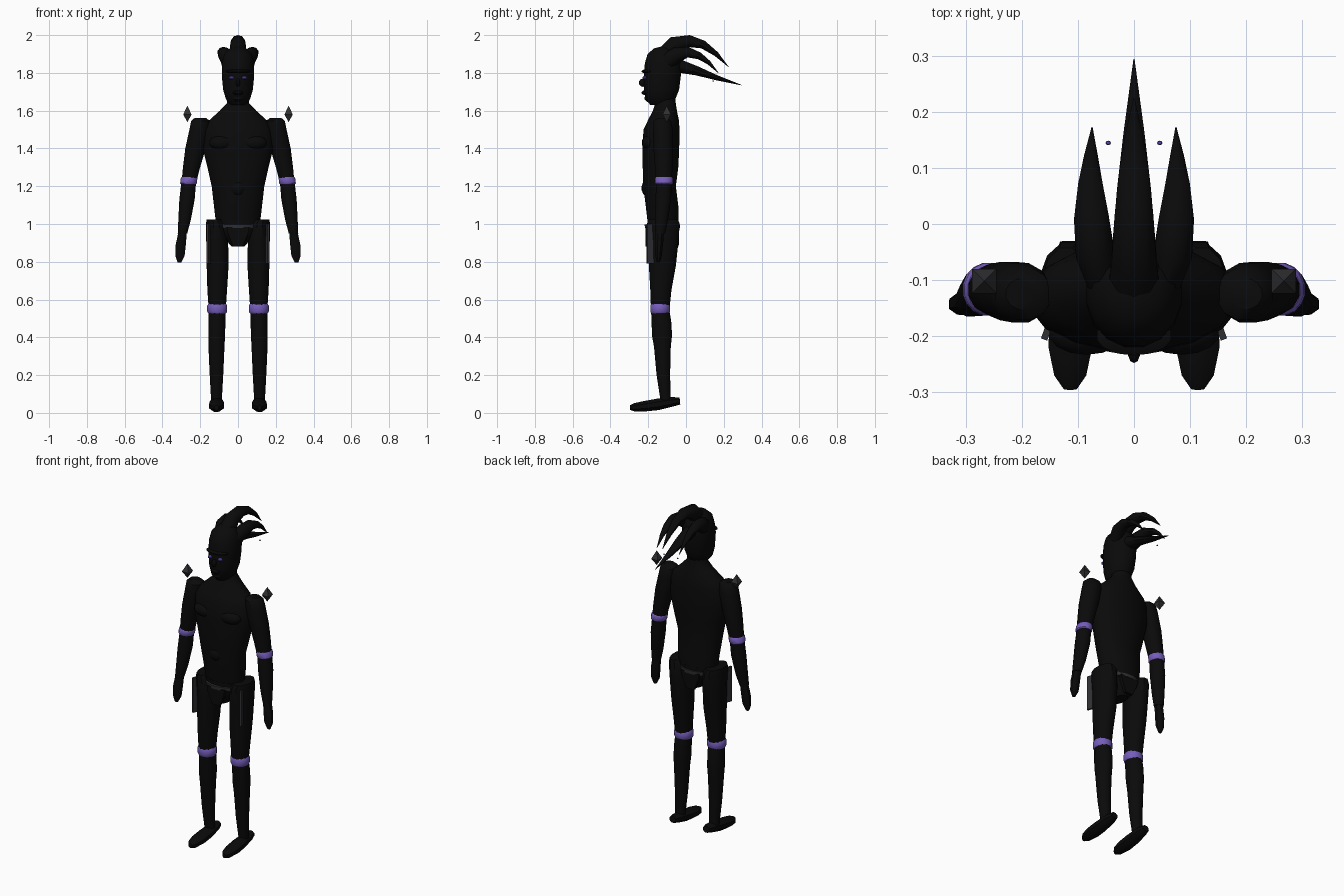
import bpy, bmesh, math
from mathutils import Vector, Matrix


def material(name, rgb):
    m = bpy.data.materials.new(name)
    m.diffuse_color = (*rgb, 1)
    return m


BLACK = material("near_black", (0.003, 0.003, 0.003))
GREY = material("dark_grey", (0.03, 0.03, 0.034))
PURPLE = material("purple", (0.18, 0.11, 0.5))
EYE = material("eye_violet", (0.09, 0.06, 0.4))


def finish(name, bm, mat, angle=40):
    bmesh.ops.recalc_face_normals(bm, faces=bm.faces)
    me = bpy.data.meshes.new(name)
    bm.to_mesh(me)
    bm.free()
    ob = bpy.data.objects.new(name, me)
    bpy.context.collection.objects.link(ob)
    me.materials.append(mat)
    if angle:
        bpy.ops.object.select_all(action='DESELECT')
        ob.select_set(True)
        bpy.context.view_layer.objects.active = ob
        bpy.ops.object.shade_smooth_by_angle(angle=math.radians(angle))
    return ob


def loft(name, rings, mat, sides=12, follow=False, angle=40):
    """Skin oval rings (x, y, z, half width, half depth); follow tilts them along the path."""
    bm = bmesh.new()
    loops = []
    n = len(rings)
    for i, (x, y, z, rx, ry) in enumerate(rings):
        u, v = Vector((1, 0, 0)), Vector((0, 1, 0))
        if follow:
            t = Vector(rings[min(i + 1, n - 1)][:3]) - Vector(rings[max(i - 1, 0)][:3])
            v = t.cross(u).normalized()
            u = v.cross(t).normalized()
        loops.append([bm.verts.new(Vector((x, y, z))
                      + u * rx * math.cos((k + .5) * math.tau / sides)
                      + v * ry * math.sin((k + .5) * math.tau / sides)) for k in range(sides)])
    for a, b in zip(loops, loops[1:]):
        for k in range(sides):
            j = (k + 1) % sides
            bm.faces.new((a[k], a[j], b[j], b[k]))
    bm.faces.new(loops[0])
    bm.faces.new(loops[-1])
    return finish(name, bm, mat, angle)


def ball(name, loc, size, mat, seg=14):
    bm = bmesh.new()
    bmesh.ops.create_uvsphere(bm, u_segments=seg, v_segments=max(seg // 2, 4), radius=1,
                              matrix=Matrix.Translation(loc) @ Matrix.Diagonal((*size, 1)))
    return finish(name, bm, mat)


def box(name, loc, size, mat, rot_z=0):
    bm = bmesh.new()
    bmesh.ops.create_cube(bm, size=1, matrix=Matrix.Translation(loc)
                          @ Matrix.Rotation(rot_z, 4, 'Z') @ Matrix.Diagonal((*size, 1)))
    return finish(name, bm, mat, 0)


# torso with sloping shoulders and neck
loft("torso", [(0, -.12, .97, .115, .08), (0, -.125, 1.08, .128, .088), (0, -.14, 1.2, .142, .088),
               (0, -.135, 1.3, .165, .096), (0, -.133, 1.4, .19, .099), (0, -.13, 1.5, .185, .097),
               (0, -.12, 1.545, .16, .085), (0, -.112, 1.6, .098, .065), (0, -.108, 1.64, .06, .055),
               (0, -.11, 1.7, .05, .05)], BLACK, 16)
for s in (-1, 1):
    ball("chest_muscle", (s * .085, -.195, 1.43), (.07, .04, .04), BLACK)
ball("belly", (0, -.2, 1.19), (.045, .036, .045), BLACK)

# head, nose, brow, lips and chin
loft("head", [(0, -.135, 1.63, .04, .055), (0, -.135, 1.66, .065, .08), (0, -.13, 1.71, .08, .095),
              (0, -.125, 1.78, .087, .099), (0, -.12, 1.85, .087, .1), (0, -.12, 1.9, .075, .085),
              (0, -.12, 1.93, .045, .05), (0, -.12, 1.94, .01, .01)], BLACK, 16)
ball("nose", (0, -.228, 1.748), (.012, .022, .022), BLACK, 10)
ball("brow", (0, -.2, 1.808), (.07, .036, .012), BLACK)
ball("lips", (0, -.21, 1.695), (.03, .026, .014), BLACK, 10)
ball("chin", (0, -.19, 1.665), (.035, .03, .022), BLACK, 10)
for s in (-1, 1):
    ball("eye", (s * .034, -.219, 1.774), (.014, .012, .01), EYE, 10)
    ball("floating_spark", (s * .046, .145, 1.757), (.005, .004, .004), EYE, 8)

# swept back hair spikes
loft("upper_hair_spike", [(0, -.12, 1.88, .05, .05), (0, -.06, 1.95, .042, .045),
                          (0, .02, 1.968, .036, .032), (0, .09, 1.95, .028, .022),
                          (0, .16, 1.9, .016, .013), (0, .225, 1.832, .001, .001)], BLACK, 10, True)
loft("lower_hair_spike", [(0, -.1, 1.84, .05, .05), (0, -.03, 1.835, .04, .035),
                          (0, .06, 1.81, .032, .024), (0, .16, 1.775, .02, .014),
                          (0, .295, 1.735, .001, .001)], BLACK, 10, True)
for s in (-1, 1):
    loft("side_hair_spike", [(s * .055, -.1, 1.86, .03, .045), (s * .07, -.05, 1.895, .036, .042),
                             (s * .076, .01, 1.91, .033, .028), (s * .078, .07, 1.89, .023, .019),
                             (s * .077, .12, 1.855, .013, .011),
                             (s * .075, .173, 1.798, .001, .001)], BLACK, 10, True)

# pelvis, cloth and belt
loft("pelvis", [(0, -.125, .88, .035, .06), (0, -.125, .92, .07, .075), (0, -.123, .97, .12, .085),
                (0, -.123, 1.02, .13, .085)], BLACK, 12)
for y in (-.205, -.047):
    loft("loin_cloth", [(0, y, .882, .036, .012), (0, y, .95, .075, .014), (0, y, .985, .085, .014)],
         BLACK, 4)
loft("belt", [(0, -.125, .978, .113, .094), (0, -.125, .998, .117, .096)], GREY, 16)

for s in (-1, 1):
    # arm
    loft("upper_arm", [(s * .2, -.125, 1.562, .03, .028), (s * .198, -.125, 1.545, .052, .048),
                       (s * .203, -.123, 1.5, .056, .055), (s * .225, -.12, 1.4, .056, .054),
                       (s * .246, -.118, 1.3, .047, .048), (s * .26, -.117, 1.22, .04, .043)], BLACK)
    loft("elbow_band", [(s * .262, -.117, 1.21, .04, .043), (s * .262, -.117, 1.216, .045, .048),
                        (s * .259, -.117, 1.242, .045, .048), (s * .258, -.117, 1.25, .04, .043)],
         PURPLE, 16)
    loft("forearm", [(s * .26, -.117, 1.23, .04, .042), (s * .27, -.12, 1.13, .042, .043),
                     (s * .283, -.13, 1.02, .034, .036), (s * .294, -.138, .95, .026, .028)], BLACK)
    loft("hand", [(s * .293, -.138, .96, .024, .024), (s * .303, -.142, .89, .029, .022),
                  (s * .307, -.145, .83, .026, .018), (s * .31, -.147, .795, .01, .008)], BLACK, 8)
    # floating shoulder crystal
    loft("shoulder_crystal", [(s * .268, -.102, 1.54, .001, .001), (s * .268, -.102, 1.58, .031, .031),
                              (s * .268, -.102, 1.625, .001, .001)], GREY, 4, angle=0)
    # leg
    loft("thigh", [(s * .122, -.12, 1.025, .045, .08), (s * .115, -.12, 1.0, .057, .09),
                   (s * .11, -.12, .9, .06, .082), (s * .108, -.125, .78, .06, .074),
                   (s * .11, -.133, .65, .054, .058), (s * .11, -.137, .54, .046, .05)], BLACK)
    loft("knee_band", [(s * .11, -.137, .527, .047, .048), (s * .11, -.137, .536, .054, .053),
                       (s * .11, -.137, .568, .054, .053), (s * .11, -.137, .578, .047, .048)],
         PURPLE, 16)
    loft("shin", [(s * .11, -.137, .55, .046, .05), (s * .112, -.13, .48, .047, .054),
                  (s * .113, -.127, .41, .046, .055), (s * .114, -.125, .35, .044, .046),
                  (s * .114, -.12, .2, .037, .037), (s * .114, -.107, .06, .029, .028)], BLACK)
    loft("foot", [(s * .112, -.032, .063, .022, .02), (s * .112, -.07, .059, .034, .027),
                  (s * .113, -.15, .045, .041, .033), (s * .114, -.22, .035, .042, .03),
                  (s * .114, -.27, .029, .031, .025), (s * .114, -.296, .028, .012, .014)],
         BLACK, 8, True)
    # hanging plate at the front corner of the thigh
    box("thigh_plate", (s * .153, -.185, .895), (.012, .046, .21), GREY, s * .35)
